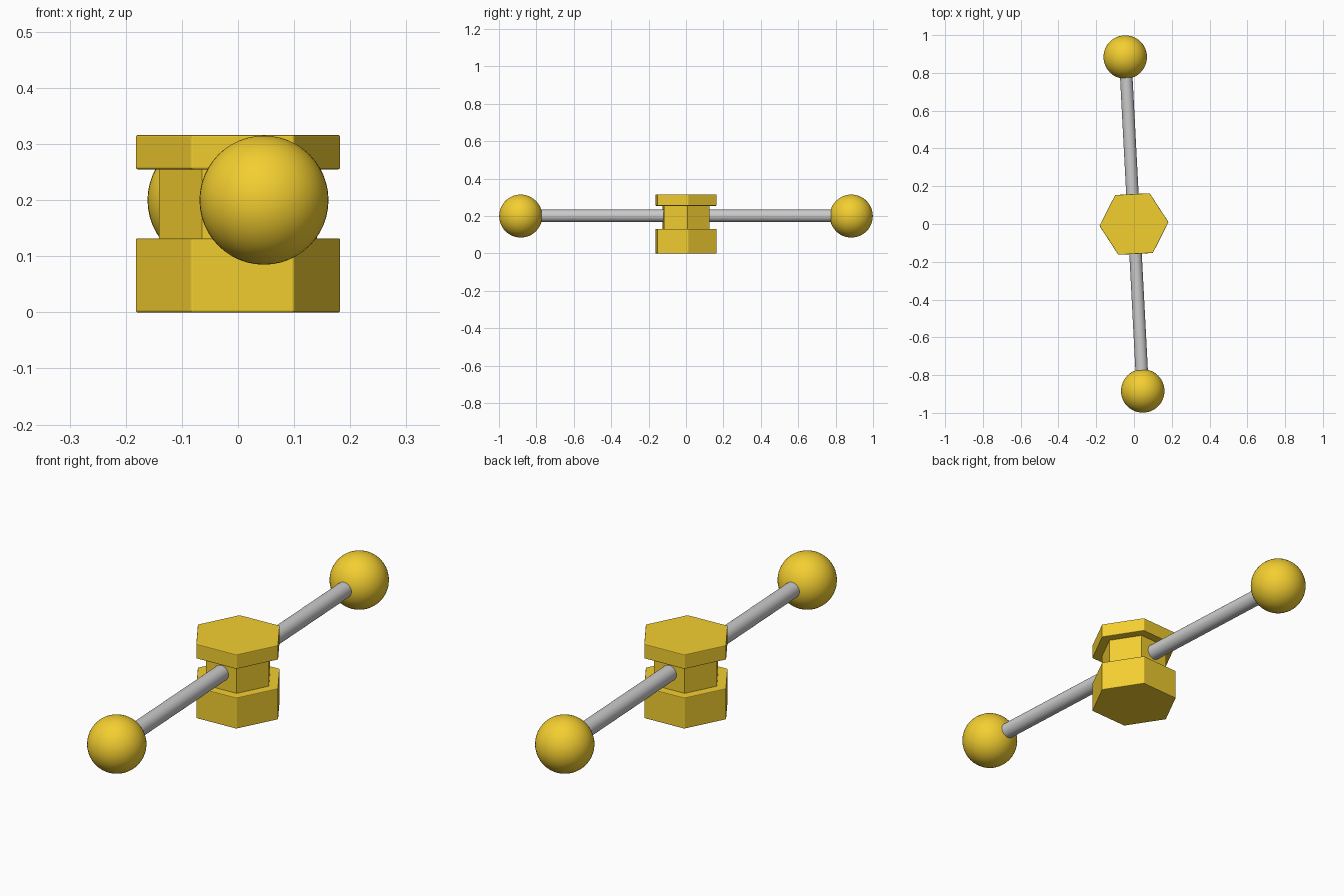
import bpy
import math
from mathutils import Vector

if "Cube" in bpy.data.objects:
    bpy.data.objects.remove(bpy.data.objects["Cube"])

TURN = math.radians(3)                                   # whole model is turned slightly
AXIS = Vector((-math.sin(TURN), math.cos(TURN), 0))      # direction of the rod
ROD_Z = 0.2

gold = bpy.data.materials.new("gold")
gold.diffuse_color = (0.9, 0.62, 0.03, 1)
gold.use_nodes = True
gold.node_tree.nodes["Principled BSDF"].inputs["Base Color"].default_value = gold.diffuse_color


def smooth(obj):
    bpy.ops.object.shade_smooth_by_angle(angle=math.radians(40))
    return obj


def hex_block(name, radius, z0, z1, bevel=0.0):
    bpy.ops.mesh.primitive_cylinder_add(vertices=6, radius=radius, depth=z1 - z0,
                                        location=(0, 0, (z0 + z1) / 2))
    obj = bpy.context.object
    obj.name = name
    # put a corner on the turned x axis
    corner = obj.data.vertices[0].co
    obj.rotation_euler.z = TURN - math.atan2(corner.y, corner.x)
    obj.data.materials.append(gold)
    if bevel:
        mod = obj.modifiers.new("soft_edges", 'BEVEL')
        mod.width = bevel
        mod.segments = 2
    return obj


# Hexagonal hub: base, narrow neck, cap
hex_block("hub_base", 0.183, 0.0, 0.132, 0.003)
hex_block("hub_neck", 0.141, 0.125, 0.26)
hex_block("hub_cap", 0.183, 0.255, 0.316, 0.003)

# Rod through the neck
bpy.ops.mesh.primitive_cylinder_add(vertices=48, radius=0.033, depth=1.76,
                                    location=(0, 0, ROD_Z + 0.001),
                                    rotation=(math.pi / 2, 0, TURN))
bpy.context.object.name = "rod"
smooth(bpy.context.object)

# Ball at each end of the rod
for name, side in (("front_ball", -1), ("back_ball", 1)):
    pos = AXIS * (0.885 * side)
    bpy.ops.mesh.primitive_uv_sphere_add(segments=48, ring_count=24, radius=0.115,
                                         location=(pos.x, pos.y, ROD_Z))
    ball = bpy.context.object
    ball.name = name
    ball.data.materials.append(gold)
    smooth(ball)
